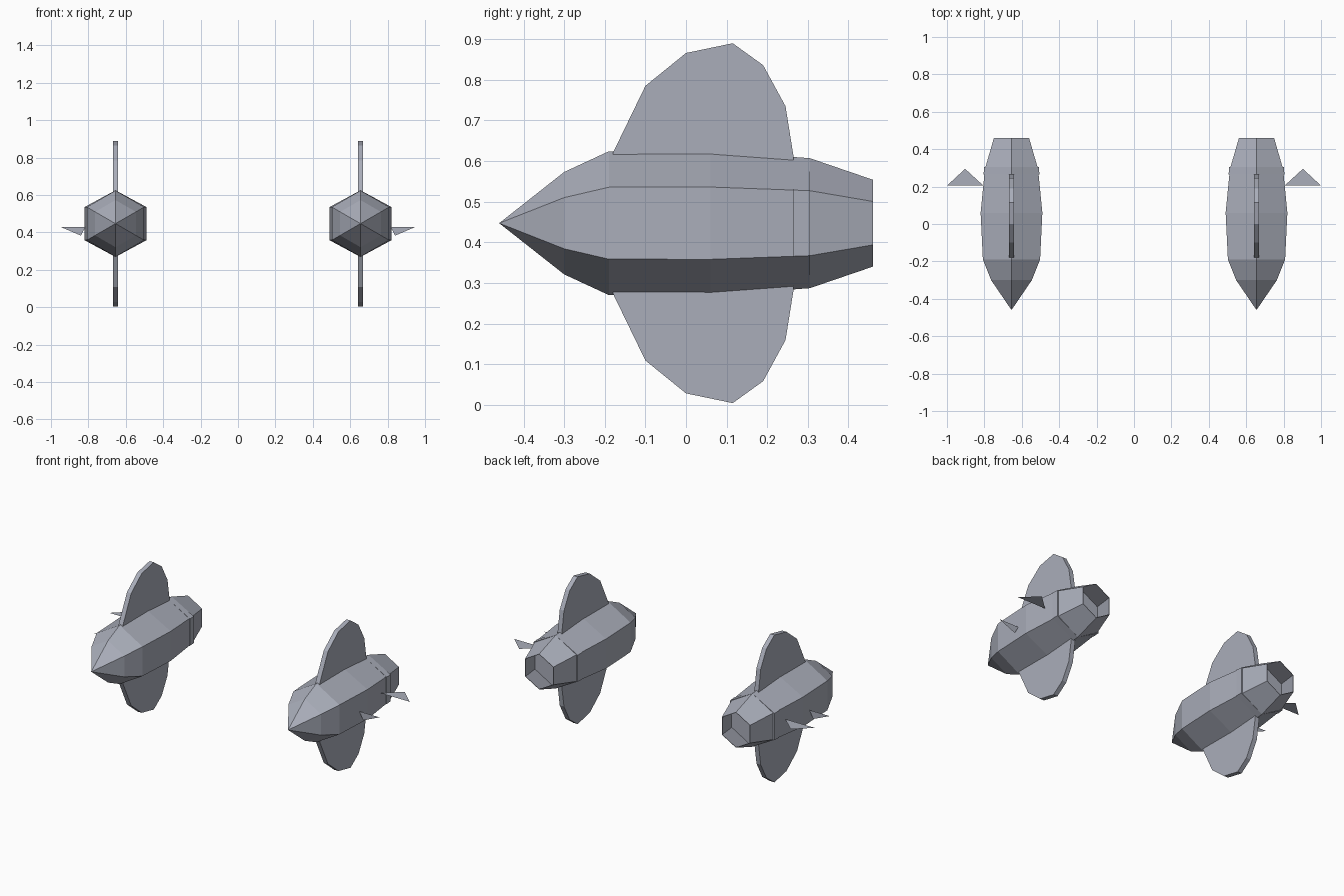
import bpy, bmesh
from mathutils import Vector

cube = bpy.data.objects.get("Cube")
if cube:
    bpy.data.objects.remove(cube, do_unlink=True)

POD_X, AXIS_Z = 0.655, 0.447

hull_grey = bpy.data.materials.new("hull_grey")
hull_grey.use_nodes = True
GREY = (0.40, 0.42, 0.49, 1)
hull_grey.diffuse_color = GREY
hull_grey.node_tree.nodes["Principled BSDF"].inputs["Base Color"].default_value = GREY


def finish(bm, name, closed=True):
    if closed:
        bmesh.ops.recalc_face_normals(bm, faces=bm.faces[:])
    mesh = bpy.data.meshes.new(name)
    bm.to_mesh(mesh)
    bm.free()
    mesh.materials.append(hull_grey)
    obj = bpy.data.objects.new(name, mesh)
    bpy.context.collection.objects.link(obj)


def hex_ring(bm, x, y, r, w):
    """Six-sided section with a corner at top and bottom, half width w."""
    shape = [(0, r), (w, r / 2), (w, -r / 2), (0, -r), (-w, -r / 2), (-w, r / 2)]
    return [bm.verts.new((x + dx, y, AXIS_Z + dz)) for dx, dz in shape]


def hex_pod(name, x, start, profile, end):
    """Loft hexagons along y, closing both ends on a centre point."""
    bm = bmesh.new()
    rings = [hex_ring(bm, x, *p) for p in profile]
    for a, b in zip(rings, rings[1:]):
        for i in range(6):
            j = (i + 1) % 6
            bm.faces.new((a[i], a[j], b[j], b[i]))
    for y, ring in ((start, rings[0]), (end, rings[-1])):
        tip = bm.verts.new((x, y, AXIS_Z))
        for i in range(6):
            bm.faces.new((ring[i], ring[(i + 1) % 6], tip))
    finish(bm, name)


def plate(name, x, outline, half):
    """Upright plate in the yz plane with thickness along x."""
    bm = bmesh.new()
    face = bm.faces.new([bm.verts.new((x - half, y, z)) for y, z in outline])
    out = bmesh.ops.extrude_face_region(bm, geom=[face])
    moved = [v for v in out["geom"] if isinstance(v, bmesh.types.BMVert)]
    bmesh.ops.translate(bm, verts=moved, vec=Vector((2 * half, 0, 0)))
    finish(bm, name)


def triangle(name, points):
    bm = bmesh.new()
    bm.faces.new([bm.verts.new(p) for p in points])
    finish(bm, name, closed=False)


# Pod stations: y, corner radius, half width
hull = [(-0.30, 0.126, 0.109), (-0.19, 0.177, 0.153), (0.06, 0.178, 0.165),
        (0.265, 0.163, 0.145), (0.265, 0.163, 0.149), (0.305, 0.160, 0.147),
        (0.305, 0.160, 0.139), (0.46, 0.107, 0.094),
        # hollow exhaust
        (0.46, 0.104, 0.091), (0.312, 0.152, 0.132)]

# Rounded fin outline as y and height above the pod axis
upper = [(-0.18, 0.173), (-0.10, 0.338), (0.0, 0.419), (0.115, 0.443),
         (0.19, 0.389), (0.245, 0.288), (0.265, 0.163)]
outline = [(y, AXIS_Z + h) for y, h in upper]
outline += [(y, AXIS_Z - h) for y, h in reversed(upper)]

for side, s in (("left", 1), ("right", -1)):
    hex_pod(side + "_pod", s * POD_X, -0.46, hull, 0.312)
    plate(side + "_vertical_fin", s * POD_X, outline, 0.014)
    # Thin outboard vanes
    triangle(side + "_rear_vane",
             [(s * 0.805, 0.205, 0.455), (s * 1.0, 0.205, 0.455), (s * 0.903, 0.295, 0.455)])
    triangle(side + "_front_vane",
             [(s * 0.815, -0.01, 0.43), (s * 0.95, -0.01, 0.43), (s * 0.84, -0.01, 0.383)])
